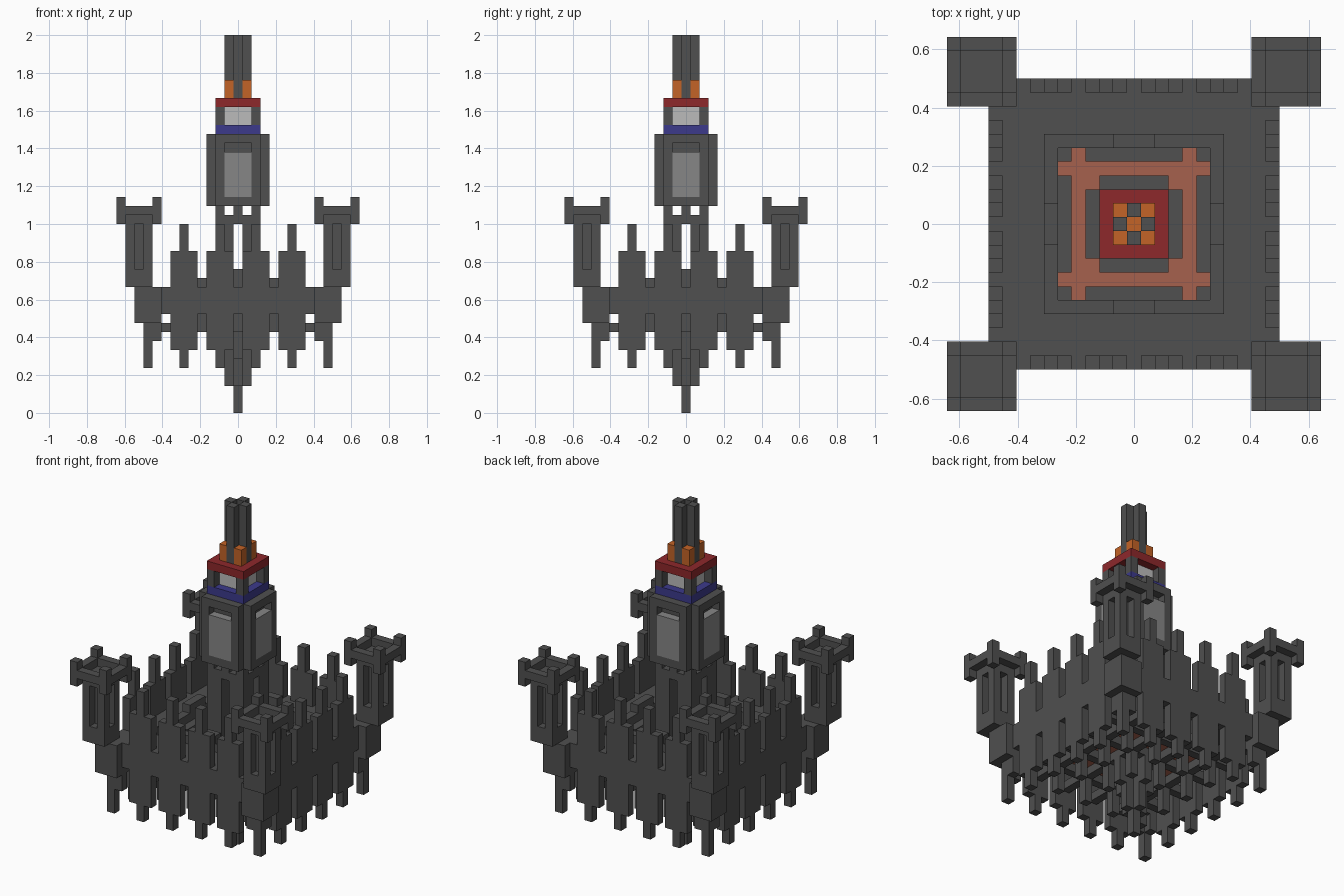
import bpy, bmesh

if "Cube" in bpy.data.objects:
    bpy.data.objects.remove(bpy.data.objects["Cube"])

U = 2 / 42  # edge length of one block


def material(name, color):
    m = bpy.data.materials.new(name)
    m.diffuse_color = (*color, 1)
    m.use_nodes = True
    m.node_tree.nodes["Principled BSDF"].inputs["Base Color"].default_value = m.diffuse_color
    return m


STONE = material("dark stone", (0.08, 0.08, 0.08))
RED = material("red", (0.27, 0.021, 0.024))
BLUE = material("blue", (0.045, 0.042, 0.26))
ORANGE = material("orange", (0.55, 0.125, 0.02))
CLAY = material("terracotta", (0.38, 0.12, 0.075))
PANE = material("grey glass", (0.24, 0.24, 0.24))
LIGHT = material("pale glass", (0.5, 0.5, 0.5))


def box(i0, i1, j0, j1, k0, k1):
    """Block range, inclusive in x and y; k0..k1 are heights."""
    return (i0 - .5, i1 + .5, j0 - .5, j1 + .5, k0, k1)


def around(boxes):
    """Repeat boxes in four quarter turns."""
    out = []
    for b in boxes:
        for _ in range(4):
            if b not in out:
                out.append(b)
            b = (-b[3], -b[2], b[0], b[1], b[4], b[5])
    return out


def build(name, boxes, mat):
    bm = bmesh.new()
    for x0, x1, y0, y1, z0, z1 in boxes:
        vs = bmesh.ops.create_cube(bm, size=1)["verts"]
        for v in vs:
            v.co = ((x0 if v.co.x < 0 else x1) * U,
                    (y0 if v.co.y < 0 else y1) * U,
                    (z0 if v.co.z < 0 else z1) * U)
    me = bpy.data.meshes.new(name)
    bm.to_mesh(me)
    bm.free()
    me.materials.append(mat)
    ob = bpy.data.objects.new(name, me)
    bpy.context.collection.objects.link(ob)
    return ob


# Outer walls: a band with hanging and rising stepped buttresses
wall = [box(-9, 9, -10, -10, 11, 14)]
for c in (-6, -2, 2, 6):
    wall += [box(c - 1, c - 1, -10, -10, 7, 18),
             box(c + 1, c + 1, -10, -10, 7, 18),
             box(c, c, -10, -10, 5, 21)]
build("outer_walls", around(wall), STONE)

# Corner turrets
turret = [box(9, 11, 9, 11, 10, 14),      # foot
          box(9, 10, 10, 10, 8, 10), box(10, 10, 9, 9, 8, 10),
          box(10, 10, 10, 10, 5, 10),     # pendant
          box(10, 12, 10, 12, 14, 16),    # base
          box(11, 11, 11, 11, 16, 21),    # core
          box(10, 12, 10, 12, 21, 22)]    # platform
for i in (10, 12):
    for j in (10, 12):
        turret.append(box(i, i, j, j, 16, 21))
for i in (9, 13):
    for j in (9, 13):
        turret.append(box(i, i, j, j, 21, 24))
    turret += [box(i, i, 10, 12, 22, 23), box(10, 12, i, i, 22, 23)]
build("corner_turrets", around(turret), STONE)

# Courtyard terrace, its raised kerb and sunken floor
terrace = [box(-5, 9, -9, -6, 13, 14), box(-9, -6, -9, -6, 13, 14),
           box(-3, 3, -5, -5, 13, 14), box(5, 5, 5, 5, 13, 14)]
build("terrace", around(terrace), STONE)
kerb = [box(-6, 5, -6, -6, 10, 15), box(-1, 1, -6, -6, 15, 16)]
build("courtyard_kerb", around(kerb), STONE)
build("courtyard_floor", [box(-5, 5, -5, 5, 10, 11)], CLAY)

# Underside lattice and pendants
lattice = []
for c in (-6, -2, 2, 6):
    lattice += [box(-9, 9, c, c, 9, 10), box(c, c, -9, 9, 9, 10)]
    for d in (-6, -2, 2, 6):
        lattice.append(box(c, c, d, d, 6, 9))
build("underside_lattice", lattice, STONE)
build("centre_pendant", [box(-2, 2, 0, 0, 6, 10), box(0, 0, -2, 2, 6, 10),
                         box(-1, 1, 0, 0, 3, 10), box(0, 0, -1, 1, 3, 10),
                         box(0, 0, 0, 0, 0, 10)], STONE)

# Tower legs and the open collar above them
build("tower_legs", around([box(1, 2, 1, 2, 11, 21)]), STONE)
build("tower_collar", [box(-2, 2, -2, 2, 21, 22)]
      + around([box(2, 2, 2, 2, 22, 23), box(0, 0, -2, -2, 22, 23)]), STONE)

# Tower body with a framed window on each side
build("tower_core", [box(-2, 2, -2, 2, 23, 31)], STONE)
build("window_frames", around([box(-2, -2, -3, -3, 23, 31),
                               box(2, 2, -3, -3, 23, 31),
                               box(-1, 1, -3, -3, 23, 24),
                               box(-1, 1, -3, -3, 30, 31)]), STONE)
build("window_panes", around([box(-1, 1, -3, -3, 24, 29)]), PANE)

# Lantern room
build("blue_band", [box(-2, 2, -2, 2, 31, 32)], BLUE)
build("lantern_posts", around([box(2, 2, 2, 2, 32, 34)]), STONE)
build("lantern_glass", [box(-1, 1, -1, 1, 32, 34)], LIGHT)
build("red_cap", [box(-2, 2, -2, 2, 34, 35)], RED)

# Spire
build("spire_base", around([box(1, 1, 1, 1, 35, 37)])
      + [box(0, 0, 0, 0, 35, 37)], ORANGE)
build("spire_columns", around([box(0, 0, -1, -1, 35, 42)]), STONE)
